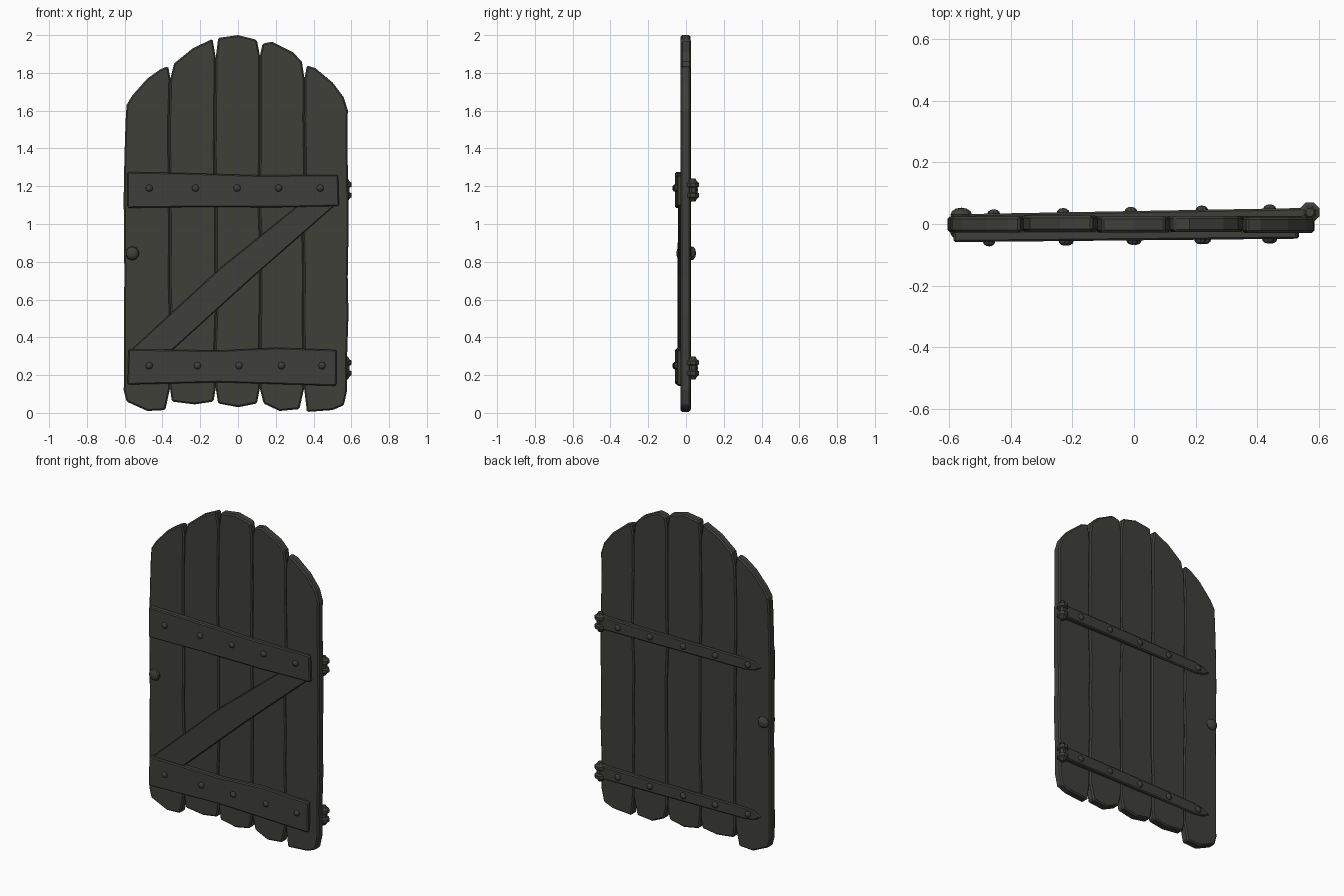
import bpy, bmesh, math, random
from mathutils import Matrix

random.seed(4)
mat = bpy.data.materials.new("dark weathered wood")
mat.diffuse_color = (0.05, 0.05, 0.042, 1)


def finish(bm, name, bevel=0.0):
    bmesh.ops.recalc_face_normals(bm, faces=bm.faces)
    me = bpy.data.meshes.new(name)
    bm.to_mesh(me)
    bm.free()
    ob = bpy.data.objects.new(name, me)
    bpy.context.collection.objects.link(ob)
    me.materials.append(mat)
    if bevel:
        m = ob.modifiers.new("bevel", "BEVEL")
        m.width, m.segments = bevel, 1
        m.limit_method, m.angle_limit = "ANGLE", math.radians(50)
    return ob


def slab(name, pts, y_in, y_out, slope=0.0, bevel=0.006):
    """Extrude an x-z outline from y_in to y_out; the outer face may lean along x."""
    bm = bmesh.new()
    a = [bm.verts.new((x, y_in, z)) for x, z in pts]
    b = [bm.verts.new((x, y_out + slope * x, z)) for x, z in pts]
    bm.faces.new(a)
    bm.faces.new(b[::-1])
    n = len(pts)
    for i in range(n):
        bm.faces.new((a[i], b[i], b[(i + 1) % n], a[(i + 1) % n]))
    return finish(bm, name, bevel)


def dome(name, x, y, z, r, depth, sides=8, rings=6):
    """Faceted round head, flattened along y."""
    bm = bmesh.new()
    bmesh.ops.create_uvsphere(bm, u_segments=sides, v_segments=rings, radius=1)
    bmesh.ops.transform(bm, verts=bm.verts, matrix=Matrix.Translation((x, y, z))
                        @ Matrix.Diagonal((r, depth, r, 1))
                        @ Matrix.Rotation(math.pi / 2, 4, "X"))
    return finish(bm, name)


# Planks: wavy shared seams plus worn top and bottom ends
heights = [0.30, 0.52, 0.72, 0.93, 1.15, 1.36, 1.55]
seams = [[(x + random.uniform(-0.006, 0.006), z) for z in heights]
         for x in (-0.60, -0.36, -0.12, 0.115, 0.35, 0.58)]
tops = [
    [(-0.59, 1.63), (-0.56, 1.68), (-0.48, 1.77), (-0.41, 1.82), (-0.37, 1.835), (-0.358, 1.77)],
    [(-0.358, 1.77), (-0.338, 1.85), (-0.24, 1.93), (-0.135, 1.98), (-0.118, 1.88)],
    [(-0.118, 1.88), (-0.105, 1.985), (0, 2.0), (0.1, 1.975), (0.116, 1.89)],
    [(0.116, 1.89), (0.13, 1.955), (0.18, 1.965), (0.29, 1.91), (0.338, 1.86), (0.352, 1.77)],
    [(0.352, 1.77), (0.365, 1.84), (0.41, 1.825), (0.5, 1.75), (0.56, 1.67), (0.582, 1.6)],
]
bottoms = [
    [(-0.36, 0.13), (-0.385, 0.015), (-0.48, 0.01), (-0.59, 0.06), (-0.605, 0.12)],
    [(-0.118, 0.13), (-0.13, 0.06), (-0.23, 0.045), (-0.35, 0.06), (-0.36, 0.13)],
    [(0.116, 0.13), (0.1, 0.05), (0, 0.03), (-0.105, 0.05), (-0.118, 0.13)],
    [(0.35, 0.13), (0.325, 0.02), (0.22, 0.01), (0.135, 0.05), (0.116, 0.13)],
    [(0.578, 0.12), (0.56, 0.04), (0.5, 0.015), (0.365, 0.005), (0.35, 0.13)],
]
for i in range(5):
    outline = seams[i] + tops[i] + seams[i + 1][::-1] + bottoms[i]
    dy = (0.0, 0.002, -0.001, 0.001, -0.002)[i]
    slab(f"plank_{i + 1}", outline, -0.027 + dy, 0.025 + dy, bevel=0.008)

# Front rails and diagonal brace
slab("upper_rail", [(-0.585, 1.085), (-0.2, 1.09), (0.2, 1.088), (0.535, 1.095), (0.53, 1.26),
                    (0.1, 1.258), (-0.3, 1.27), (-0.585, 1.275)], -0.02, -0.053, 0.01)
slab("lower_rail", [(-0.585, 0.15), (-0.1, 0.162), (0.52, 0.143), (0.523, 0.333),
                    (0.2, 0.345), (-0.1, 0.33), (-0.58, 0.337)], -0.02, -0.053, 0.01)
slab("diagonal_brace", [(-0.57, 0.33), (-0.35, 0.33), (0.08, 0.72), (0.515, 1.1),
                        (0.32, 1.1), (-0.09, 0.77)], -0.02, -0.044, 0.004, 0.005)

# Front nail heads
for label, z, xs in (("upper", 1.19, (-0.47, -0.225, -0.005, 0.215, 0.435)),
                     ("lower", 0.25, (-0.47, -0.215, 0.005, 0.23, 0.445))):
    for k, x in enumerate(xs):
        dome(f"{label}_front_nail_{k + 1}", x, -0.052 + 0.01 * x, z, 0.02, 0.016)

# Iron straps, back nails and hinge barrels
for label, z in (("upper", 1.18), ("lower", 0.238)):
    slab(f"{label}_hinge_strap", [(0.57, z - 0.04), (0.57, z + 0.04), (-0.44, z + 0.036),
                                  (-0.50, z + 0.025), (-0.545, z), (-0.50, z - 0.025),
                                  (-0.44, z - 0.036)], 0.018, 0.042, 0.018)
    for k, x in enumerate((-0.455, -0.23, -0.01, 0.22, 0.44)):
        dome(f"{label}_back_nail_{k + 1}", x, 0.04 + 0.018 * x, z, 0.021, 0.016)
    bm = bmesh.new()
    prof = [(0.014, -0.06), (0.022, -0.045), (0.034, -0.038), (0.034, -0.018), (0.022, -0.012)]
    prof += [(r, -h) for r, h in reversed(prof)]
    rings = [[bm.verts.new((0.57 + r * math.cos(a * math.pi / 4 + 0.39),
                            0.038 + r * math.sin(a * math.pi / 4 + 0.39), z + h))
              for a in range(8)] for r, h in prof]
    for lo, hi in zip(rings, rings[1:]):
        for a in range(8):
            b = (a + 1) % 8
            bm.faces.new((lo[a], lo[b], hi[b], hi[a]))
    bm.faces.new(rings[0][::-1])
    bm.faces.new(rings[-1])
    finish(bm, f"{label}_hinge_barrel")

# Door knobs on both sides
dome("front_knob", -0.56, -0.03, 0.845, 0.037, 0.021, 10)
dome("back_knob", -0.56, 0.03, 0.845, 0.037, 0.023, 10)
